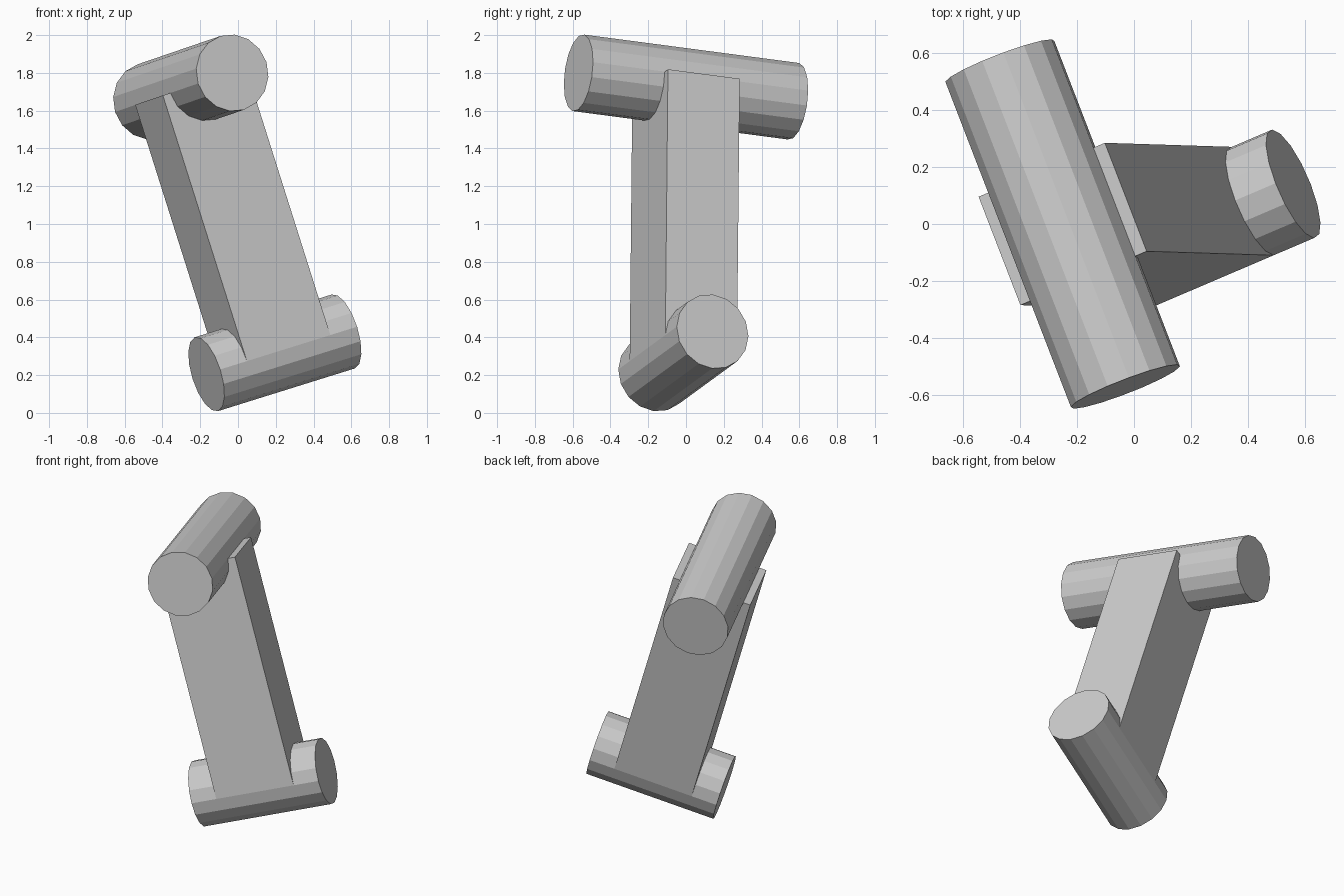
import bpy
from mathutils import Vector, Matrix

if "Cube" in bpy.data.objects:
    bpy.data.objects.remove(bpy.data.objects["Cube"])

# Tilted frame: long axis of the bar, top pin axis, bottom pin axis
top_c = Vector((-0.25, 0.0, 1.725))
bot_c = Vector((0.195, -0.014, 0.318))
up = (top_c - bot_c).normalized()
a = Vector((-0.44, 1.14, -0.15))          # top pin direction
a = (a - up * a.dot(up)).normalized()
b = a.cross(-up).normalized()             # bottom pin direction
R = 0.205


def frame(x, y, z, loc):
    m = Matrix((x, y, z)).transposed().to_4x4()
    m.translation = loc
    return m


def pin(name, axis, side, centre, length):
    bpy.ops.mesh.primitive_cylinder_add(vertices=16, radius=R, depth=length)
    ob = bpy.context.object
    ob.name = name
    ob.matrix_world = frame(axis.cross(up), up, axis.cross(up).cross(up), centre)
    return ob


# Pins at both ends of the bar
pin("top_pin", a, b, top_c, 1.23)
pin("bottom_pin", b, a, bot_c, 0.82)

# Connecting bar running between the two pin axes
bpy.ops.mesh.primitive_cube_add(size=1)
bar = bpy.context.object
bar.name = "connecting_bar"
span = (top_c - bot_c).length
size = Matrix.Diagonal((0.50, 0.41, span, 1))
bar.data.transform(size)
bar.matrix_world = frame(b, a, up, (top_c + bot_c) / 2) if b.cross(a).dot(up) > 0 \
    else frame(-b, a, up, (top_c + bot_c) / 2)
